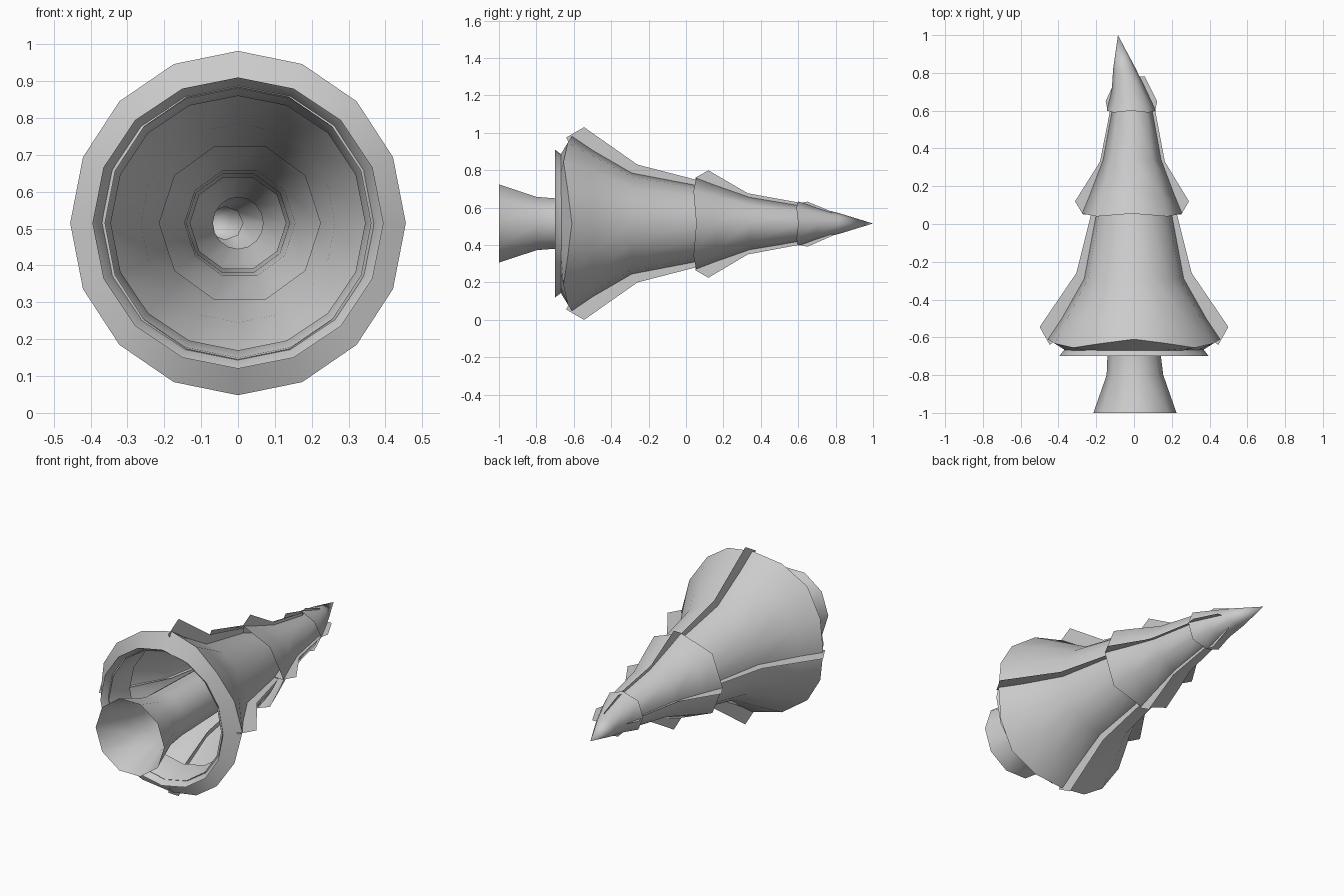
import bpy, bmesh, math

if "Cube" in bpy.data.objects:
    bpy.data.objects.remove(bpy.data.objects["Cube"])

ZC = 0.515  # height of the tree axis (tree lies along y)


def make_object(name, bm):
    me = bpy.data.meshes.new(name)
    bm.to_mesh(me)
    bm.free()
    ob = bpy.data.objects.new(name, me)
    bpy.context.collection.objects.link(ob)
    bpy.context.view_layer.objects.active = ob
    ob.select_set(True)
    bpy.ops.object.shade_smooth_by_angle(angle=math.radians(55))
    ob.select_set(False)
    return ob


def shell(name, rings, sides, wave=0.0, sx=1.0):
    """Open surface through rings (y, radius, x centre); wave droops the rim on the diagonals."""
    bm = bmesh.new()
    loops = []
    for k, (y, r, cx) in enumerate(rings):
        if r == 0:
            loops.append([bm.verts.new((cx, y, ZC))] * sides)
            continue
        loop = []
        for i in range(sides):
            a = 2 * math.pi * i / sides
            droop = wave * math.sin(2 * a) ** 2 if k == 0 else 0
            loop.append(bm.verts.new((cx + r * sx * math.cos(a), y - droop,
                                      ZC + r * math.sin(a))))
        loops.append(loop)
    for a, b in zip(loops, loops[1:]):
        for i in range(sides):
            j = (i + 1) % sides
            bm.faces.new(list(dict.fromkeys((a[i], b[i], b[j], a[j]))))
    bmesh.ops.recalc_face_normals(bm, faces=bm.faces)
    return make_object(name, bm)


def cards(name, inner, outer, cx=0.0, scales=(1, 1, 1, 1)):
    """Four thin branch cards around the axis, strips between two (y, r) outlines."""
    bm = bmesh.new()
    for q, s in enumerate(scales):
        dx, dz = ((1, 0), (0, 1), (-1, 0), (0, -1))[q]
        rows = [[bm.verts.new((cx + dx * r * f, y, ZC + dz * r * f)) for y, r in line]
                for line, f in ((inner, 1), (outer, s))]
        for i in range(len(inner) - 1):
            bm.faces.new((rows[1][i], rows[1][i + 1], rows[0][i + 1], rows[0][i]))
    return make_object(name, bm)


# Hollow flared trunk, ending inside the lowest branches
shell("trunk", [(-1.0, 0.22, 0.005), (-0.8, 0.15, 0.005), (-0.68, 0.14, 0),
                (-0.3, 0.13, 0)], 10)

# Lowest branches: outer cone, folded underside and small flared skirt
shell("lower_branches", [(-0.61, 0.467, 0), (-0.5, 0.392, 0), (-0.29, 0.27, 0),
                         (0.05, 0.205, 0), (0.25, 0.13, 0), (0.5, 0.07, 0)], 16, 0.045, 0.975)
shell("lower_underside", [(-0.61, 0.467, 0), (-0.67, 0.37, 0)], 16, 0.045, 0.975)
shell("lower_skirt", [(-0.70, 0.395, 0), (-0.66, 0.365, 0), (-0.5, 0.345, 0)], 16)
cards("lower_branch_cards",
      [(-0.62, 0.42), (-0.54, 0.38), (-0.27, 0.24), (0.05, 0.18)],
      [(-0.64, 0.46), (-0.545, 0.515), (-0.26, 0.315), (0.05, 0.235)],
      0, (0.97, 1, 0.97, 1))

# Middle branches
shell("middle_branches", [(0.055, 0.245, -0.01), (0.16, 0.205, -0.01), (0.34, 0.142, -0.01),
                          (0.62, 0.095, -0.01), (0.78, 0.045, -0.035)], 8, 0.015, 1.08)
cards("middle_branch_cards",
      [(0.055, 0.2), (0.11, 0.18), (0.34, 0.11), (0.6, 0.07)],
      [(0.05, 0.25), (0.12, 0.29), (0.33, 0.165), (0.6, 0.115)],
      -0.005, (1.02, 0.98, 1.06, 1.0))

# Top branches ending in a bent tip
shell("top_branches", [(0.60, 0.118, -0.015), (0.70, 0.085, -0.025),
                       (0.82, 0.055, -0.05), (1.0, 0.0, -0.085)], 8, 0.01, 1.1)
cards("top_branch_cards",
      [(0.61, 0.08), (0.65, 0.07), (0.78, 0.03)],
      [(0.60, 0.12), (0.65, 0.13), (0.78, 0.07)],
      -0.02, (1.1, 0.9, 1.0, 0.95))
